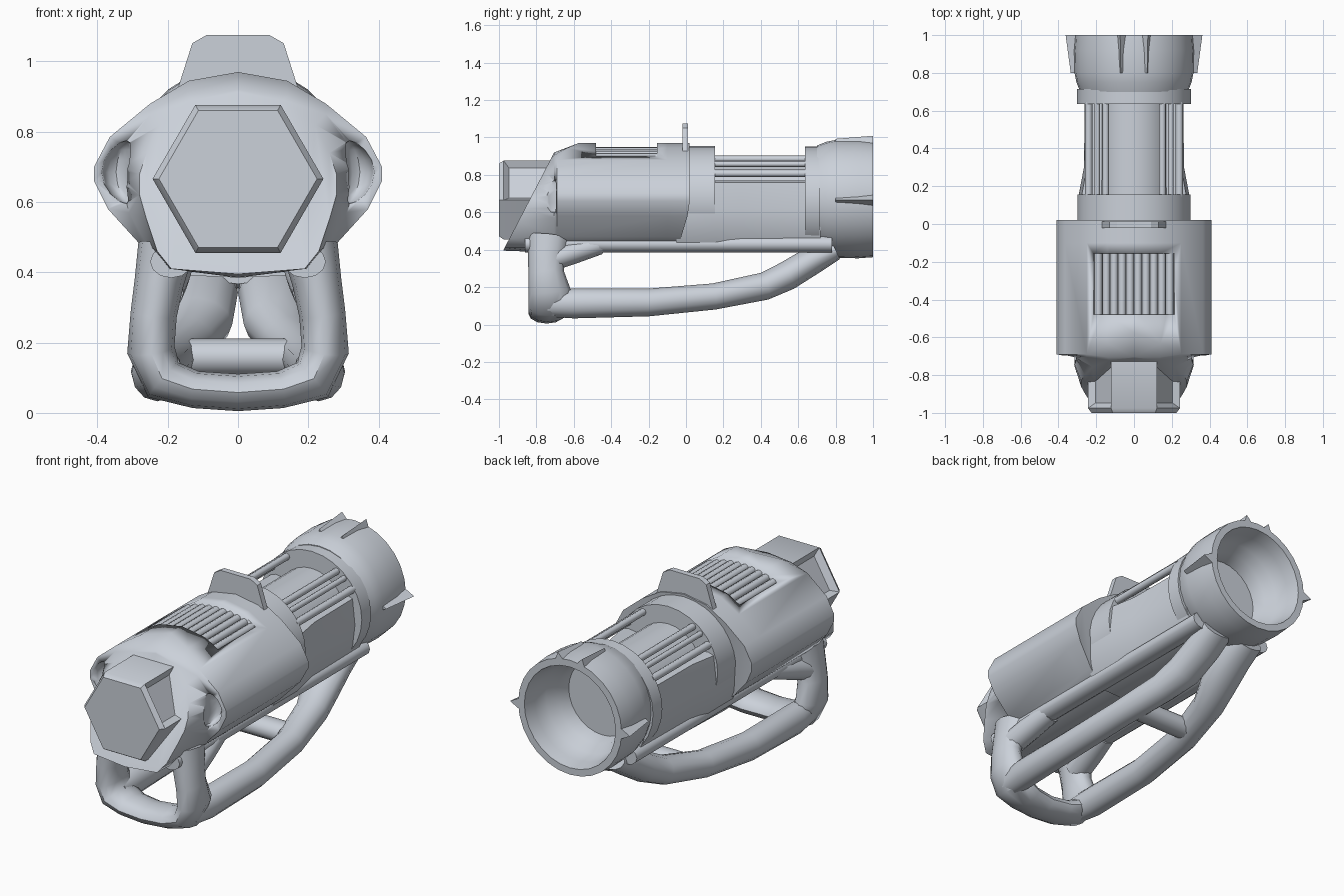
import bpy, bmesh, math
from mathutils import Vector

if "Cube" in bpy.data.objects:
    bpy.data.objects.remove(bpy.data.objects["Cube"])

grey = bpy.data.materials.new("blue grey metal")
grey.diffuse_color = (0.6, 0.64, 0.7, 1)
grey.use_nodes = True
grey.node_tree.nodes["Principled BSDF"].inputs["Base Color"].default_value = grey.diffuse_color


def finish(name, bm, angle=38):
    bmesh.ops.recalc_face_normals(bm, faces=bm.faces)
    me = bpy.data.meshes.new(name)
    bm.to_mesh(me)
    bm.free()
    me.materials.append(grey)
    me.polygons.foreach_set("use_smooth", [True] * len(me.polygons))
    me.set_sharp_from_angle(angle=math.radians(angle))
    ob = bpy.data.objects.new(name, me)
    bpy.context.collection.objects.link(ob)
    return ob


def loft_bm(rings, closed=False):
    """Skin a list of equal-length point rings; cap the ends unless closed."""
    bm = bmesh.new()
    vs = [[bm.verts.new(p) for p in r] for r in rings]
    n, m = len(vs[0]), len(vs)
    for i in range(m if closed else m - 1):
        a, b = vs[i], vs[(i + 1) % m]
        for j in range(n):
            k = (j + 1) % n
            bm.faces.new((a[j], a[k], b[k], b[j]))
    if not closed:
        bm.faces.new(vs[0])
        bm.faces.new(vs[-1])
    return bm


def loft(name, rings, closed=False, angle=38):
    return finish(name, loft_bm(rings, closed), angle)


def mirrored(half):
    """Half profile (x, z) from top to bottom -> full loop."""
    return half + [(-x, z) for x, z in reversed(half) if x > 0]


def lathe(name, profile, cz, sz=1.0, closed=False, n=28):
    """Revolve (radius, y) points about a y-parallel axis at height cz."""
    t = [2 * math.pi * i / n for i in range(n)]
    return loft(name, [[(r * math.sin(a), y, cz + r * sz * math.cos(a)) for a in t]
                       for r, y in profile], closed)


def tube(name, path, side, n=12):
    """Sweep an ellipse; path items are (point, half size along side, other half size)."""
    pts = [Vector(p) for p, _, _ in path]
    rings = []
    for i, (_, a, b) in enumerate(path):
        t = (pts[min(i + 1, len(pts) - 1)] - pts[max(i - 1, 0)]).normalized()
        s = Vector(side)
        s = (s - t * s.dot(t)).normalized()
        o = t.cross(s)
        rings.append([pts[i] + s * a * math.cos(k * 2 * math.pi / n)
                      + o * b * math.sin(k * 2 * math.pi / n) for k in range(n)])
    return loft(name, rings, angle=50)


def cut(ob, cutter):
    cutter.hide_render = True
    mod = ob.modifiers.new("cut", 'BOOLEAN')
    mod.object, mod.solver = cutter, 'EXACT'
    bpy.context.view_layer.objects.active = ob
    bpy.ops.object.modifier_apply(modifier=mod.name)
    bpy.data.objects.remove(cutter)


def box(name, x, y, z):
    return loft(name, [[(x[0], v, z[0]), (x[1], v, z[0]), (x[1], v, z[1]), (x[0], v, z[1])]
                       for v in y])


# Rear housing: slanted face flaring into a wide cowl
nose = mirrored([(0, .91), (.13, .89), (.22, .82), (.26, .74), (.28, .68), (.28, .62),
                 (.26, .55), (.23, .46), (.19, .41), (0, .395)])
neck = mirrored([(0, .92), (.14, .905), (.25, .85), (.31, .77), (.33, .70), (.33, .65),
                 (.31, .57), (.26, .48), (.2, .41), (0, .385)])
cowl = mirrored([(0, .97), (.14, .945), (.25, .88), (.365, .785), (.41, .70), (.41, .66),
                 (.37, .58), (.27, .47), (.2, .41), (0, .385)])
bm = loft_bm([
    [(x, -.97 + (z - .41) * .52, z) for x, z in nose],
    [(x, -.705, z) for x, z in neck],
    [(x, -.69 + max(0, z - .92) * 2.3, z) for x, z in cowl],
    [(x, -.10, z) for x, z in cowl],
    [(x, .02 - max(0, .62 - z) * .3, z) for x, z in cowl]])
bmesh.ops.triangulate(bm, faces=bm.faces)
housing = finish("rear_housing", bm, 45)

# Vent recess in the roof and crescent scoops in the front
cut(housing, box("vent_cutter", (-.215, .215), (-.48, -.155), (.87, 1.1)))
bm = bmesh.new()
for s in (-1, 1):
    made = bmesh.ops.create_uvsphere(bm, u_segments=12, v_segments=8, radius=1)
    for v in made["verts"]:
        x, y, z = v.co
        v.co = (s * (.347 + .042 * x - .03 * z * z), -.70 + .07 * y, .685 + .09 * z)
bmesh.ops.recalc_face_normals(bm, faces=bm.faces)
cut(housing, finish("scoop_cutter", bm))

# Vent ribs following the roof curve
for i in range(10):
    x = -.189 + i * .042
    z = .928 - 1.0 * x * x
    tube(f"vent_rib_{i}", [((x, -.48, z), .021, .022), ((x, -.155, z), .021, .022)], (1, 0, 0), 8)

# Hexagonal end cap with inset upper side facets
hexa = [(math.cos(k * math.pi / 3), math.sin(k * math.pi / 3)) for k in range(6)]
bm = loft_bm([[(r * c, y, .666 + r * s) for c, s in hexa]
              for r, y in ((.225, -1), (.243, -.975), (.243, -.68))])
bmesh.ops.recalc_face_normals(bm, faces=bm.faces)
bm.normal_update()
facets = [f for f in bm.faces if abs(f.normal.x) > .7 and f.normal.z > .3
          and f.calc_center_median().y > -.95]
bmesh.ops.inset_individual(bm, faces=facets, thickness=.04, depth=-.03)
finish("hex_end_cap", bm, 45)

# Upright sight plate
plate = mirrored([(.09, 1.075), (.13, 1.052), (.185, .88)])
loft("sight_plate", [[(x, y, z) for x, z in plate] for y in (-.02, .012)], angle=25)

# Collar, middle trough, inner core
lathe("front_collar", [(.30, 0), (.30, .155)], .67, .95)
trough = mirrored([(0, .74), (.22, .77), (.25, .76), (.265, .62), (.25, .5), (.22, .43),
                   (.15, .392), (0, .385)])
loft("middle_trough", [[(x * k, y, z) for x, z in trough]
                       for y, k in ((-.05, 1.1), (.16, 1.1), (.3, 1), (.72, .98))])
lathe("inner_core", [(.2, .1), (.2, .7)], .66)

# Rounded keel rails along the lower body edges
for s in (-1, 1):
    tube("keel_rail_" + ("left" if s < 0 else "right"), [
        ((s * .19, y, .43), .06, .046) for y in (-.86, -.3, .3, .78)], (1, 0, 0))

# Rods bridging the collar and the muzzle ring
for s in (-1, 1):
    for i, (x, z, w) in enumerate(((.15, .885, .018), (.195, .858, .015), (.24, .808, .02))):
        tube(f"rod_{i}_{'left' if s < 0 else 'right'}",
             [((s * x, .145, z), w, w), ((s * x, .645, z), w, w)], (1, 0, 0), 8)

# Muzzle ring and hollow muzzle
lathe("muzzle_ring", [(.302, .635), (.302, .715)], .66, .97)
lathe("muzzle", [(.20, .70), (.285, .70), (.305, .75), (.315, .80), (.318, .92), (.312, 1),
                 (.275, 1), (.262, .93), (.25, .85), (.215, .80)], .672, closed=True)
lathe("bore_floor", [(.24, .70), (.24, .72)], .672)

# Muzzle spikes: wedges growing towards the rim
for i, deg in enumerate((-90, -12, 12, 90)):
    a = math.radians(deg)
    out, tan = Vector((math.sin(a), 0, math.cos(a))), Vector((math.cos(a), 0, -math.sin(a)))
    c = Vector((0, 0, .665))
    tip = .362 if abs(deg) == 90 else .352
    loft(f"muzzle_spike_{i}", [[c + Vector((0, y, 0)) + out * .295 + tan * w,
                                c + Vector((0, y, 0)) + out * r,
                                c + Vector((0, y, 0)) + out * .295 - tan * w]
                               for y, r, w in ((.80, .335, .02), (1.0, tip, .035))], angle=20)

# Rear handle loop
half = [((.205, -.735, .47), .115, .08), ((.225, -.745, .37), .1, .07),
        ((.24, -.748, .28), .095, .066), ((.248, -.73, .18), .112, .068),
        ((.212, -.725, .094), .118, .066), ((.12, -.738, .066), .105, .053),
        ((0, -.745, .058), .098, .053)]
tube("rear_handle_loop", half + [((-p[0], p[1], p[2]), a, b) for p, a, b in half[-2::-1]], (0, 1, 0))

# Side rails running forward and merging under the muzzle, plus crossbar
for s in (-1, 1):
    tube("handle_rail_" + ("left" if s < 0 else "right"), [
        ((s * .218, -.74, .112), .06, .07), ((s * .23, -.6, .113), .073, .08),
        ((s * .232, -.2, .118), .073, .074), ((s * .205, .15, .15), .075, .07),
        ((s * .15, .42, .205), .085, .074), ((s * .115, .54, .26), .1, .078),
        ((s * .10, .68, .345), .1, .075), ((s * .10, .80, .40), .09, .055)], (1, 0, 0))
tube("handle_crossbar", [((x, .22, .158), .065, .054) for x in (-.19, .19)], (0, 1, 0))

# Braces joining the rear loop to the housing underside
for s in (-1, 1):
    tube("loop_brace_" + ("left" if s < 0 else "right"), [
        ((s * .222, -.72, .345), .068, .06), ((s * .205, -.6, .385), .068, .06),
        ((s * .185, -.46, .425), .06, .05)], (1, 0, 0))
